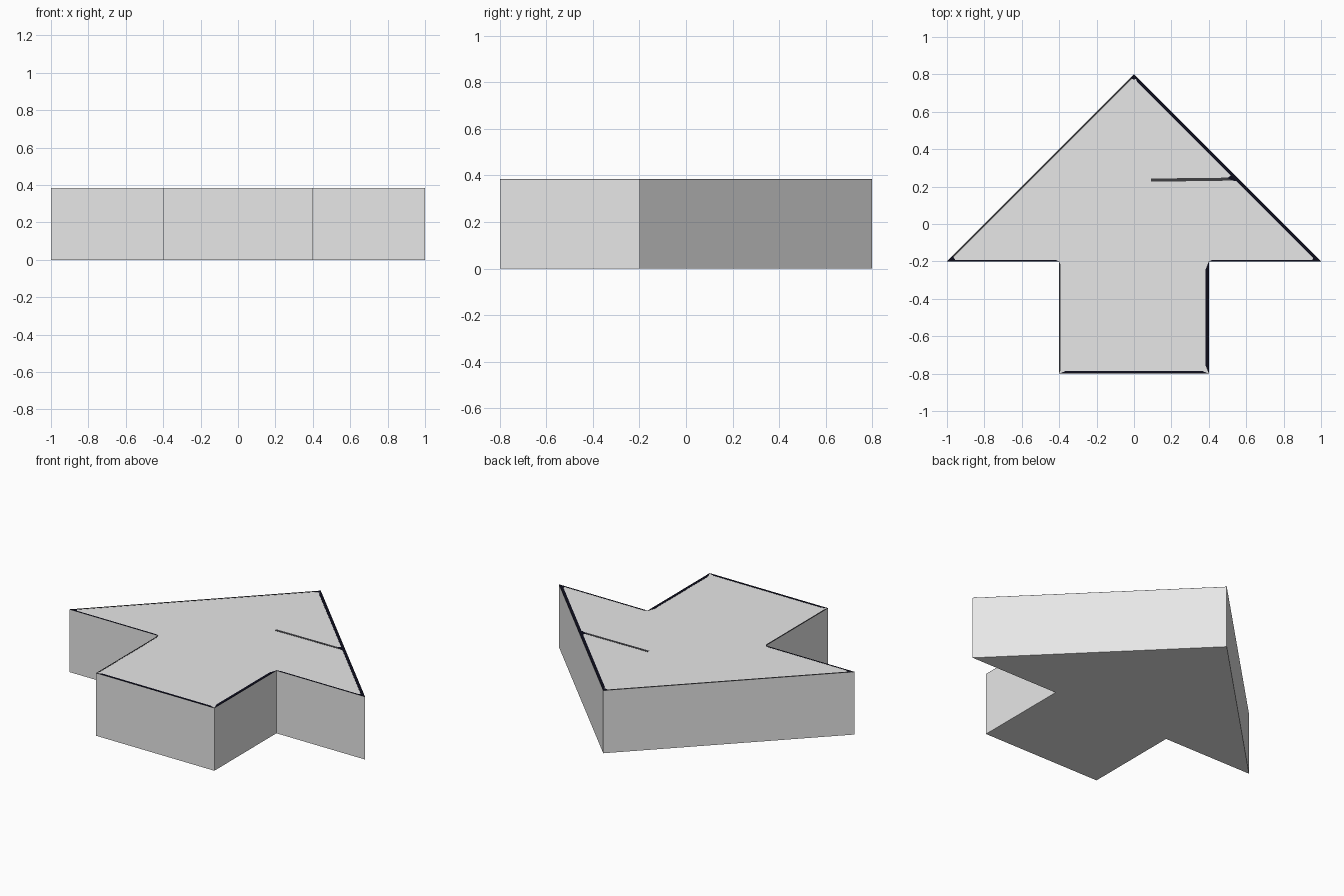
import bpy, bmesh
from mathutils import Vector

if "Cube" in bpy.data.objects:
    bpy.data.objects.remove(bpy.data.objects["Cube"])

H = 0.383


def material(name, col):
    m = bpy.data.materials.new(name)
    m.diffuse_color = (*col, 1)
    m.use_nodes = True
    m.node_tree.nodes["Principled BSDF"].inputs["Base Color"].default_value = m.diffuse_color
    return m


GREY = material("light grey", (0.8, 0.8, 0.8))
BLACK = material("near black", (0.004, 0.004, 0.012))
DARK = material("dark grey", (0.05, 0.05, 0.055))


def prism(name, polys, z0, z1, mat):
    """Extrude flat outlines between two heights into one object."""
    bm = bmesh.new()
    for pts in polys:
        f = bm.faces.new([bm.verts.new((p[0], p[1], z0)) for p in pts])
        r = bmesh.ops.extrude_face_region(bm, geom=[f])
        for v in r["geom"]:
            if isinstance(v, bmesh.types.BMVert):
                v.co.z = z1
    bmesh.ops.recalc_face_normals(bm, faces=bm.faces[:])
    me = bpy.data.meshes.new(name)
    bm.to_mesh(me)
    bm.free()
    me.materials.append(mat)
    ob = bpy.data.objects.new(name, me)
    bpy.context.collection.objects.link(ob)
    return ob


# Arrow body, counter-clockwise outline
outline = [Vector(p) for p in ((-0.4, -0.8), (0.4, -0.8), (0.4, -0.2), (1, -0.2),
                               (0, 0.8), (-1, -0.2), (-0.4, -0.2))]
prism("arrow_body", [outline], 0, H, GREY)


def edge_strip(i, w):
    """Thin border just inside outline edge i."""
    a, b = outline[i], outline[(i + 1) % len(outline)]
    d = (b - a).normalized()
    n = Vector((-d.y, d.x)) * w
    return [a, b, b + n - d * w * 2.5, a + n + d * w * 2.5]


# Dark borders painted on the top face
Z0, Z1 = H - 0.001, H + 0.001
widths = {0: 0.014, 1: 0.017, 2: 0.008, 3: 0.017, 5: 0.008}
borders = [edge_strip(i, w) for i, w in widths.items()]
borders += [[(0, 0.8), (-0.02, 0.78), (0, 0.772), (0.02, 0.78)],
            [(-1, -0.2), (-0.95, -0.2), (-0.97, -0.17)],
            [(1, -0.2), (0.965, -0.165), (0.95, -0.2)],
            [(0.56, 0.24), (0.53, 0.27), (0.5, 0.245), (0.54, 0.228)]]
prism("black_borders", borders, Z0, Z1, BLACK)
prism("grey_borders", [edge_strip(4, 0.009), edge_strip(6, 0.007)], Z0, Z1, DARK)

# Short scratch line on the top face
prism("scratch_line", [[(0.09, 0.226), (0.53, 0.232), (0.53, 0.248), (0.09, 0.243)]],
      Z0, Z1, DARK)
